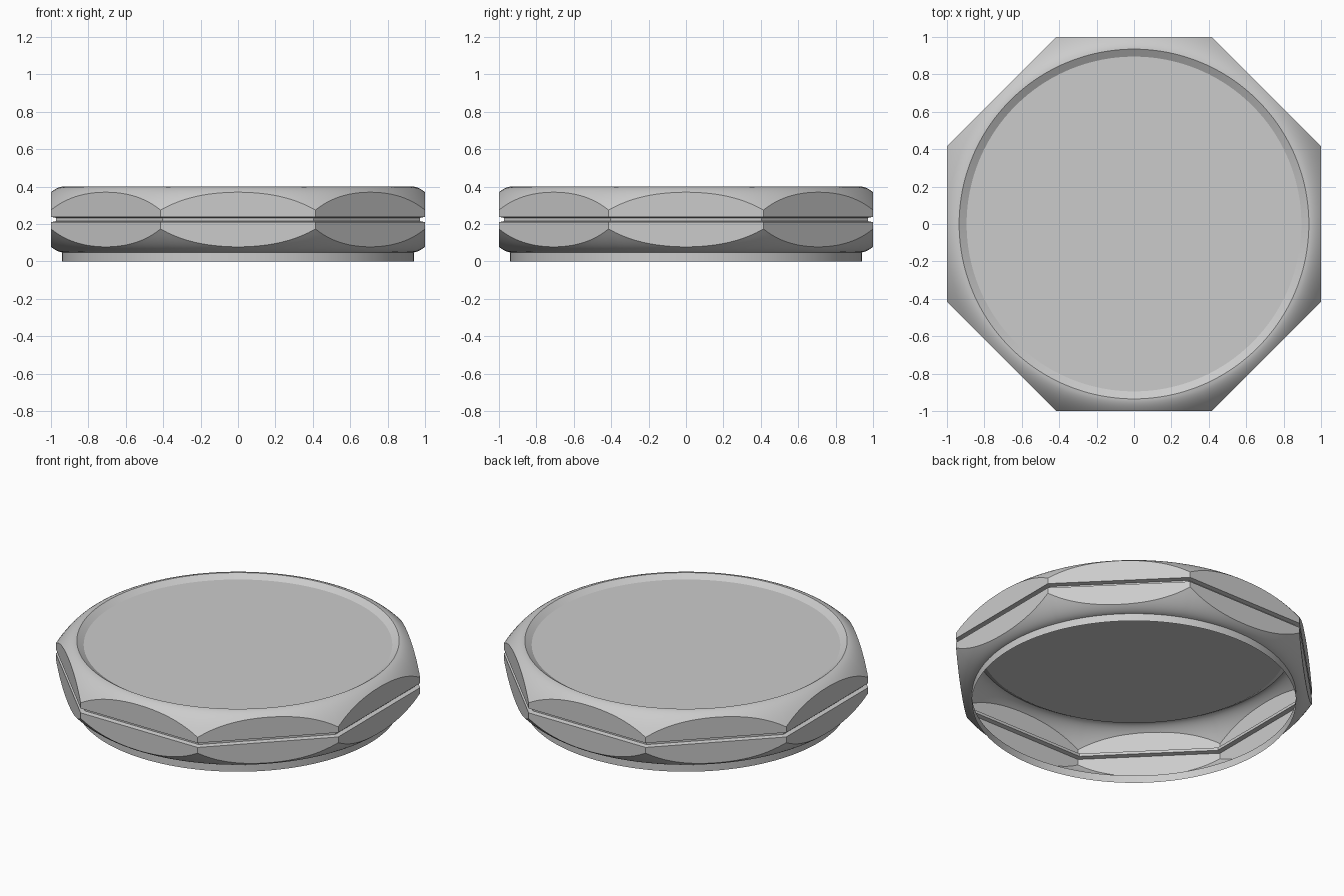
import bpy, bmesh
from math import pi, cos, sin, radians

if "Cube" in bpy.data.objects:
    bpy.data.objects.remove(bpy.data.objects["Cube"])

COLS = 192          # columns round the body; corners fall on columns
R_TOP, R_RING = 0.935, 0.94
STEPS = 8


def oct_radius(a, apothem=1.0):
    # distance to an octagon whose flats face the x and y axes
    k = (a + pi / 8) % (pi / 4) - pi / 8
    return apothem / cos(k)


def drop(r):
    # height lost by the rounded shoulder at radius r
    return 3.58 * max(r - R_TOP, 0) ** 1.75


def column(a):
    # one vertical section (radius, z), from the top recess to the open foot
    ro, ri = oct_radius(a), oct_radius(a, 0.973)
    pts = [(0.895, 0.375)]
    rs = [R_TOP + (ro - R_TOP) * i / STEPS for i in range(STEPS + 1)]
    pts += [(r, 0.40 - drop(r)) for r in rs]
    pts += [(ro, 0.238), (ri, 0.233), (ri, 0.215), (ro, 0.21)]
    rs = [R_RING + (ro - R_RING) * i / STEPS for i in range(STEPS + 1)]
    pts += [(r, 0.048 + drop(r)) for r in reversed(rs)]
    pts += [(R_RING, 0.0)]
    return pts


def finish(bm, name):
    me = bpy.data.meshes.new(name)
    bm.to_mesh(me)
    bm.free()
    ob = bpy.data.objects.new(name, me)
    bpy.context.collection.objects.link(ob)
    bpy.ops.object.select_all(action='DESELECT')
    ob.select_set(True)
    bpy.context.view_layer.objects.active = ob
    bpy.ops.object.shade_smooth_by_angle(angle=radians(28))
    return ob


# Octagonal shell with rounded shoulders, waist groove and round foot ring
bm = bmesh.new()
grid = []
for i in range(COLS):
    a = 2 * pi * i / COLS
    grid.append([bm.verts.new((r * cos(a), r * sin(a), z)) for r, z in column(a)])
for i in range(COLS):
    p, q = grid[i], grid[(i + 1) % COLS]
    for j in range(len(p) - 1):
        bm.faces.new((p[j], p[j + 1], q[j + 1], q[j]))
finish(bm, "octagonal_shell")

# Flat round plate closing the recess in the top
bm = bmesh.new()
bmesh.ops.create_circle(bm, cap_ends=True, segments=COLS, radius=0.895)
bmesh.ops.translate(bm, verts=bm.verts, vec=(0, 0, 0.375))
finish(bm, "top_plate")
